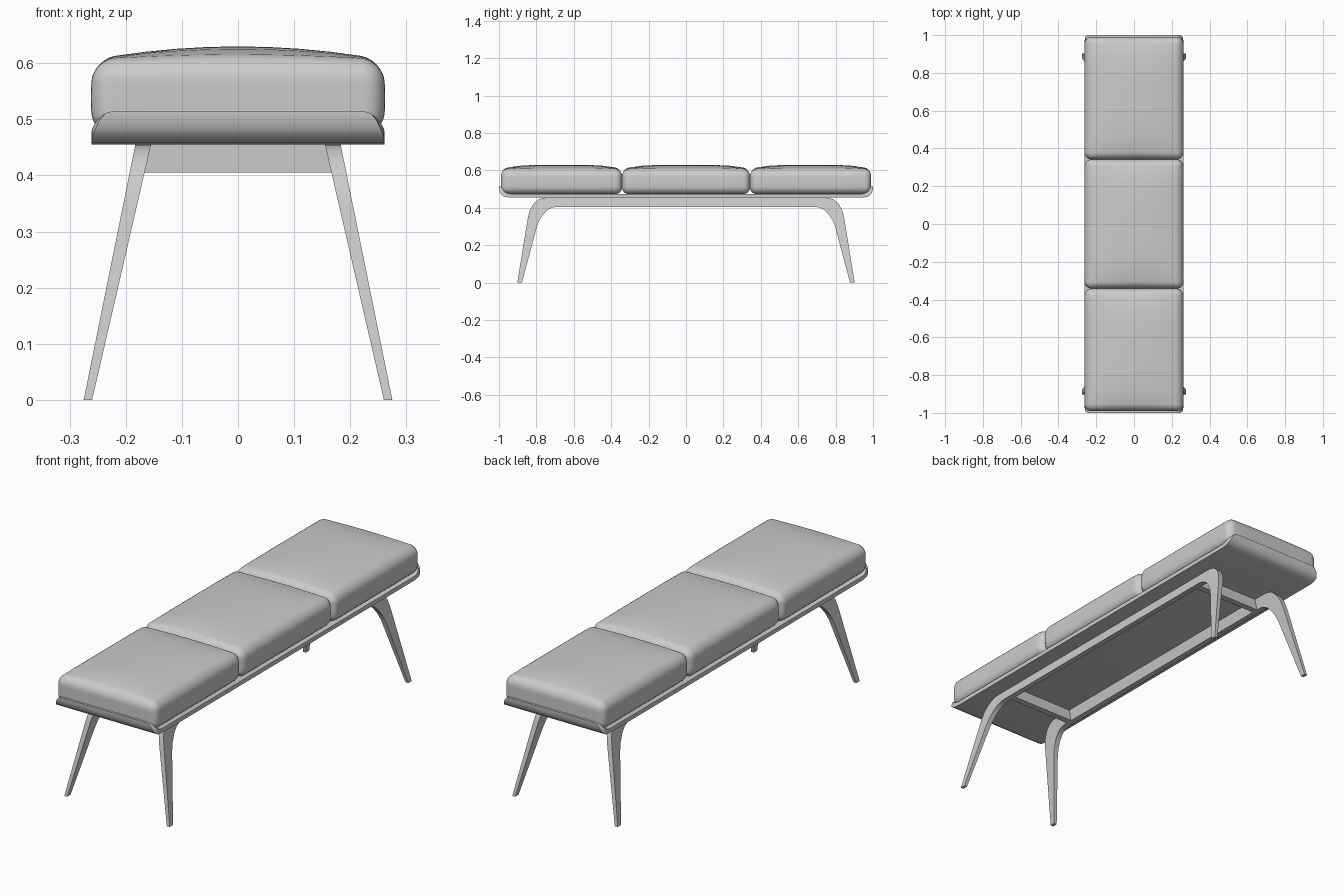
import bpy, bmesh
from mathutils import Vector

if "Cube" in bpy.data.objects:
    bpy.data.objects.remove(bpy.data.objects["Cube"])


def finish(name, bm, angle):
    bmesh.ops.recalc_face_normals(bm, faces=bm.faces)
    me = bpy.data.meshes.new(name)
    bm.to_mesh(me)
    bm.free()
    ob = bpy.data.objects.new(name, me)
    bpy.context.collection.objects.link(ob)
    bpy.ops.object.select_all(action='DESELECT')
    ob.select_set(True)
    bpy.context.view_layer.objects.active = ob
    bpy.ops.object.shade_smooth_by_angle(angle=angle)
    return ob


def loft(name, rings, angle=0.6):
    """Skin a chain of four-cornered sections and cap both ends."""
    bm = bmesh.new()
    vs = [[bm.verts.new(p) for p in ring] for ring in rings]
    for a, b in zip(vs, vs[1:]):
        for i in range(4):
            j = (i + 1) % 4
            bm.faces.new((a[i], a[j], b[j], b[i]))
    bm.faces.new(vs[0])
    bm.faces.new(vs[-1])
    return finish(name, bm, angle)


def mirrored(half):
    """Extend a list of sections given for +y to the -y end."""
    return half + [[(x, -y, z) for x, y, z in r] for r in reversed(half)]


# Leg frames lean inwards: x of the outer and inner side at a height
def x_out(z):
    return 0.275 - 0.092 * z / 0.455


def x_in(z):
    return 0.26 - 0.105 * z / 0.455


outer = [(.902, 0), (.845, .35), (.834, .39), (.815, .422), (.79, .444), (.765, .453), (.735, .455)]
inner = [(.877, 0), (.797, .30), (.783, .335), (.762, .367), (.738, .39), (.715, .401), (.69, .405)]
for label, s in (("left", -1), ("right", 1)):
    half = [[(s * x_out(a[1]), *a), (s * x_in(a[1]), *a),
             (s * x_in(b[1]), *b), (s * x_out(b[1]), *b)] for a, b in zip(outer, inner)]
    loft(label + "_leg_frame", mirrored(half))

# Crossbars between the two frames
for label, y in (("front", -0.66), ("back", 0.66)):
    loft(label + "_crossbar",
         [[(s * x_in(z), y + d, z) for d, z in
           ((-.015, .405), (.015, .405), (.015, .455), (-.015, .455))] for s in (-1, 1)])

# Seat tray: sheet with upturned ends (half width, outer y/z, inner y/z)
tray = [(.222, 1.0, .515, .985, .515), (.236, 1.0, .511, .985, .511),
        (.246, .999, .50, .983, .503), (.254, .995, .483, .978, .494),
        (.26, .986, .469, .968, .484), (.261, .97, .459, .955, .478),
        (.261, .945, .455, .94, .475)]
loft("seat_tray", mirrored([[(-w, oy, oz), (w, oy, oz), (w, iy, iz), (-w, iy, iz)]
                            for w, oy, oz, iy, iz in tray]))


# Cushions: rounded boxes with a crowned top and bulging sides
def cushion(name, y0, y1, r=0.036, n=14):
    h = Vector((0.256, (y1 - y0) / 2, 0.065))
    bm = bmesh.new()
    bmesh.ops.create_cube(bm, size=2)
    bmesh.ops.subdivide_edges(bm, edges=bm.edges[:], cuts=n - 1, use_grid_fill=True)

    def spaced(p, half):
        i = round((p + 1) / 2 * n)
        k = min(i, n - i)
        if k < 3:
            d = half - r + r * (1, 0.577, 0.268)[k]
            return d if i > n / 2 else -d
        return (half - r) * (i - n / 2) / (n / 2 - 3)

    for v in bm.verts:
        p = Vector([spaced(v.co[i], h[i]) for i in range(3)])
        core = Vector([max(-(h[i] - r), min(h[i] - r, p[i])) for i in range(3)])
        q = core + (p - core).normalized() * r
        u, t, w = (q[i] / h[i] for i in range(3))
        q.x *= 1 + 0.025 * (1 - w * w)
        if w > 0:
            q.z += w * (0.004 + 0.023 * (1 - u * u) * (1 - t ** 4))
        v.co = q + Vector((0, (y0 + y1) / 2, 0.538))
    return finish(name, bm, 0.9)


for label, a, b in (("front", -.99, -.342), ("middle", -.342, .342), ("back", .342, .99)):
    cushion(label + "_cushion", a, b)
